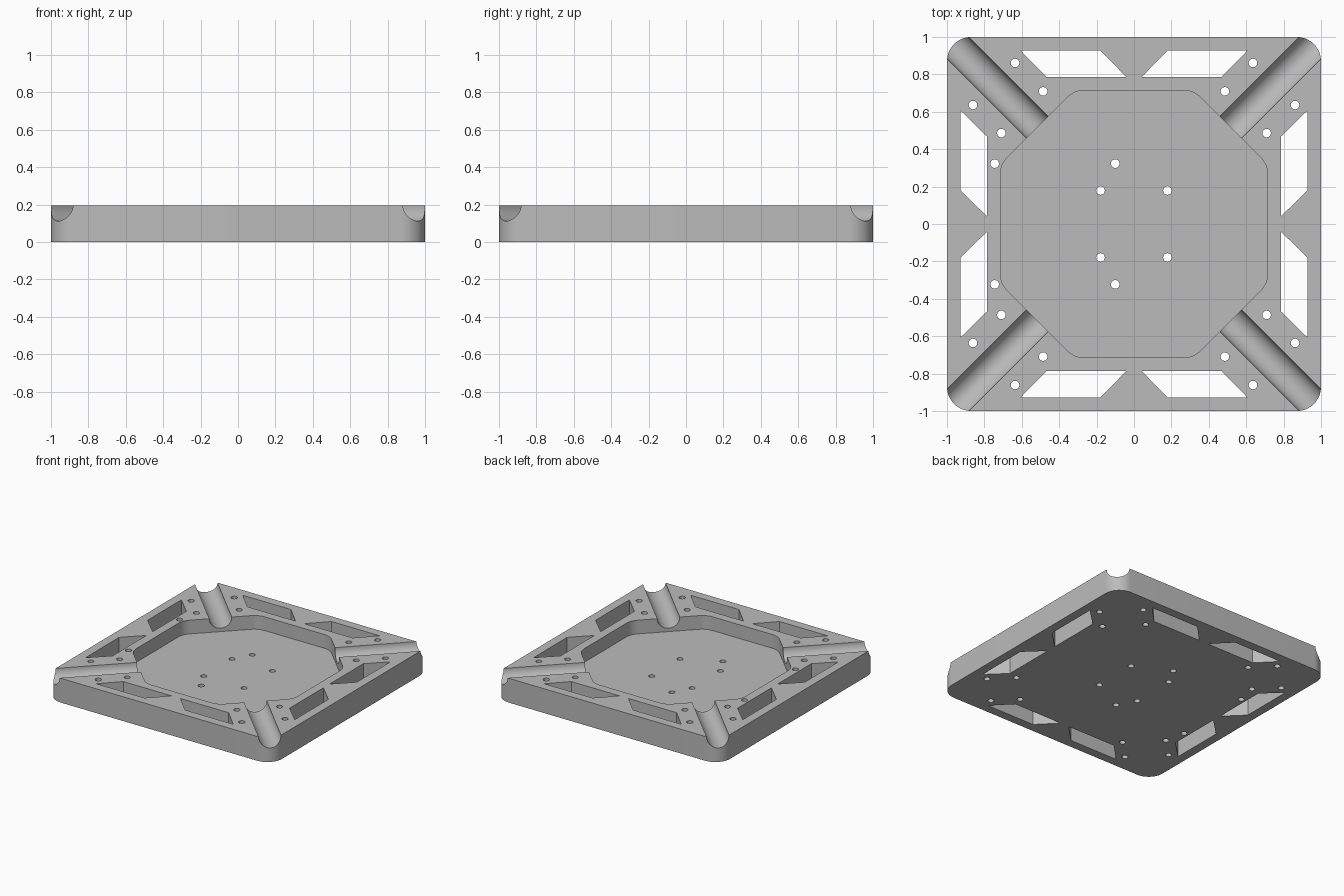
import bpy, bmesh, math
from mathutils import Vector, Matrix

HEIGHT, FLOOR = 0.195, 0.085
old = bpy.data.objects.get("Cube")
if old:
    bpy.data.objects.remove(old)

grey = bpy.data.materials.new("plain grey")
grey.use_nodes = True
colour = (0.5, 0.5, 0.5, 1)
grey.diffuse_color = colour
grey.node_tree.nodes["Principled BSDF"].inputs["Base Color"].default_value = colour


def rounded(corners, radius, steps=10):
    """Round every corner of a counter-clockwise convex outline."""
    out = []
    for i, c in enumerate(corners):
        p = Vector(c)
        a = (Vector(corners[i - 1]) - p).normalized()
        b = (Vector(corners[(i + 1) % len(corners)]) - p).normalized()
        half = a.angle(b) / 2
        centre = p + (a + b).normalized() * radius / math.sin(half)
        start = p + a * radius / math.tan(half) - centre
        for k in range(steps + 1):
            turn = (math.pi - 2 * half) * k / steps
            out.append(centre + Matrix.Rotation(turn, 2) @ start)
    return out


def prism(bm, outline, low, high):
    """Extrude a flat outline between two heights."""
    face = bm.faces.new([bm.verts.new((p[0], p[1], low)) for p in outline])
    top = bmesh.ops.extrude_face_region(bm, geom=[face])["geom"]
    verts = [v for v in top if isinstance(v, bmesh.types.BMVert)]
    bmesh.ops.translate(bm, verts=verts, vec=(0, 0, high - low))


def make(name, bm):
    bmesh.ops.recalc_face_normals(bm, faces=bm.faces)
    mesh = bpy.data.meshes.new(name)
    bm.to_mesh(mesh)
    bm.free()
    mesh.materials.append(grey)
    obj = bpy.data.objects.new(name, mesh)
    bpy.context.collection.objects.link(obj)
    return obj


# Rounded square plate
bm = bmesh.new()
prism(bm, rounded([(-1, -1), (1, -1), (1, 1), (-1, 1)], 0.13, 14), 0, HEIGHT)
plate = make("base_plate", bm)

# Eight-sided central pocket with rounded corners
w, c = 0.715, 0.318
octagon = [(-c, -w), (c, -w), (w, -c), (w, c), (c, w), (-c, w), (-w, c), (-w, -c)]
bm = bmesh.new()
prism(bm, rounded(octagon, 0.13), FLOOR, 0.4)
cutters = [make("pocket_cutter", bm)]

# Half-round grooves from the pocket to each corner
bm = bmesh.new()
for i in range(4):
    place = (Matrix.Rotation(math.radians(45 + 90 * i), 4, 'Z')
             @ Matrix.Translation((1.05, 0, HEIGHT))
             @ Matrix.Rotation(math.pi / 2, 4, 'Y'))
    bmesh.ops.create_cone(bm, cap_ends=True, segments=48, radius1=0.083,
                          radius2=0.083, depth=1.0, matrix=place)
cutters.append(make("groove_cutter", bm))

# Slanted windows, two along each side
window = [(0.04, 0.785), (0.467, 0.785), (0.607, 0.928), (0.18, 0.928)]
bm = bmesh.new()
for i in range(4):
    spin = Matrix.Rotation(math.pi / 2 * i, 2)
    for side in (-1, 1):
        prism(bm, [spin @ Vector((side * x, y)) for x, y in window], -0.1, 0.4)
cutters.append(make("window_cutter", bm))

# Screw holes beside the grooves, in the pocket floor and on the right edge
spots = [(-0.745, s * 0.323) for s in (-1, 1)] + [(-0.1, s * 0.323) for s in (-1, 1)]
for sx in (-1, 1):
    for sy in (-1, 1):
        spots.append((sx * 0.179, sy * 0.179))
        for a, b in ((0.636, 0.861), (0.486, 0.709)):
            spots += [(sx * a, sy * b), (sx * b, sy * a)]
bm = bmesh.new()
for x, y in spots:
    bmesh.ops.create_cone(bm, cap_ends=True, segments=24, radius1=0.023,
                          radius2=0.023, depth=1.0,
                          matrix=Matrix.Translation((x, y, 0)))
cutters.append(make("screw_hole_cutter", bm))

# Cut everything out of the plate
for cutter in cutters:
    mod = plate.modifiers.new(cutter.name, 'BOOLEAN')
    mod.operation, mod.solver, mod.object = 'DIFFERENCE', 'EXACT', cutter
bpy.context.view_layer.update()
graph = bpy.context.evaluated_depsgraph_get()
result = bpy.data.meshes.new_from_object(plate.evaluated_get(graph))
plate.modifiers.clear()
plate.data = result
for cutter in cutters:
    bpy.data.objects.remove(cutter)

# Smooth the curved walls, keep the edges crisp
bpy.ops.object.select_all(action='DESELECT')
plate.select_set(True)
bpy.context.view_layer.objects.active = plate
bpy.ops.object.shade_smooth_by_angle(angle=math.radians(30))
